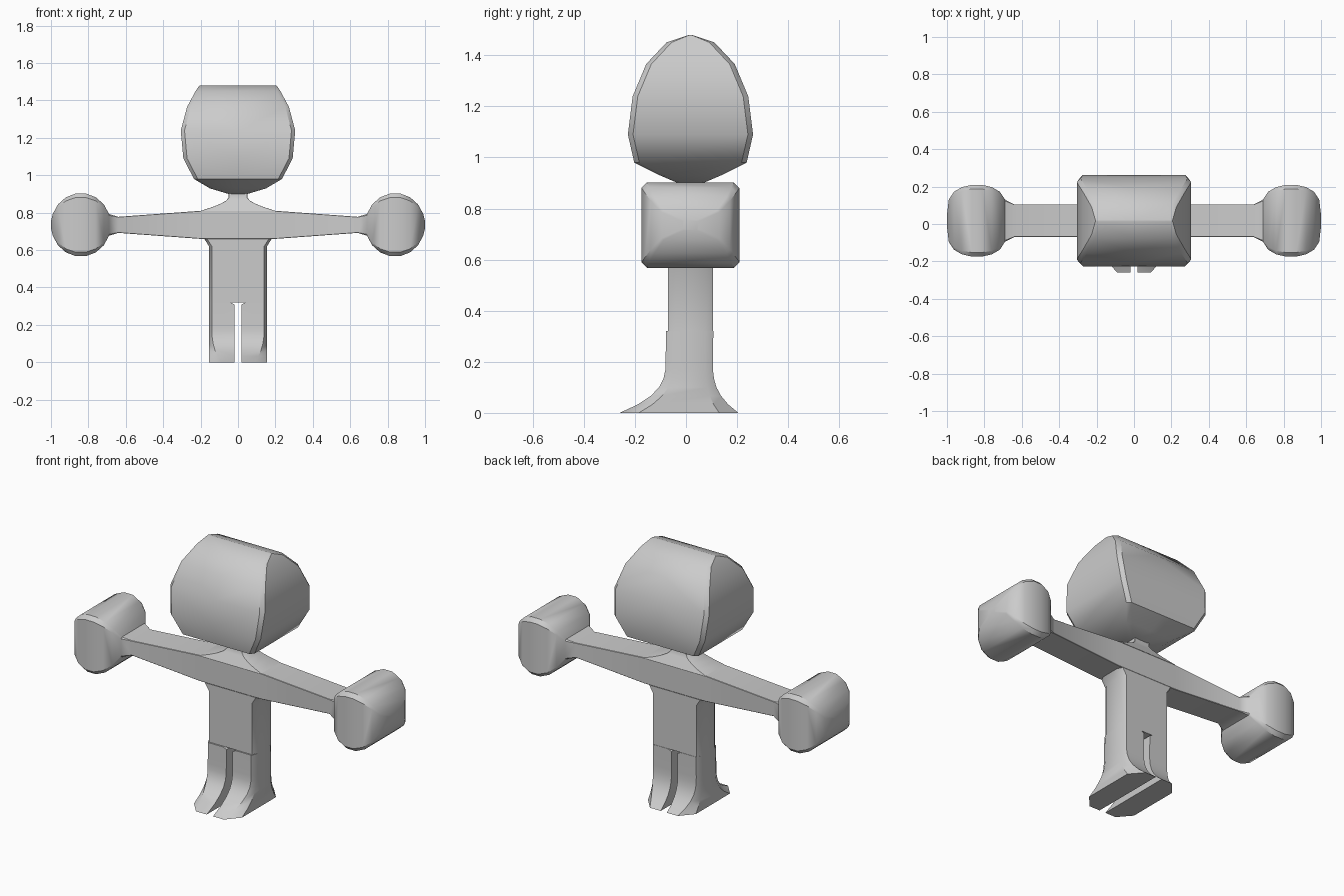
import bpy, bmesh, math

cube = bpy.data.objects.get("Cube")
if cube:
    bpy.data.objects.remove(cube, do_unlink=True)

# One plain grey finish
grey = bpy.data.materials.new("plain_grey")
grey.use_nodes = True
colour = (0.6, 0.6, 0.6, 1)
grey.diffuse_color = colour
grey.node_tree.nodes["Principled BSDF"].inputs["Base Color"].default_value = colour

# Shared measures
middle_y = 0.0175
body_depth = 0.0875
arm_height = 0.735
crotch_height = 0.32
body_width = 0.155


def loft(name, rings):
    """Skin a list of rings, drop the centre-plane faces and mirror in x."""
    bm = bmesh.new()
    loops = [[bm.verts.new(point) for point in ring] for ring in rings]
    for lower, upper in zip(loops, loops[1:]):
        for i in range(len(lower)):
            bm.faces.new((lower[i - 1], lower[i], upper[i], upper[i - 1]))
    bm.faces.new(loops[0])
    bm.faces.new(loops[-1])
    bmesh.ops.recalc_face_normals(bm, faces=bm.faces)
    inner = [face for face in bm.faces if all(vert.co.x == 0 for vert in face.verts)]
    bmesh.ops.delete(bm, geom=inner, context='FACES')
    mesh = bpy.data.meshes.new(name)
    bm.to_mesh(mesh)
    bm.free()
    mesh.materials.append(grey)
    part = bpy.data.objects.new(name, mesh)
    bpy.context.collection.objects.link(part)
    bpy.ops.object.select_all(action='DESELECT')
    part.select_set(True)
    bpy.context.view_layer.objects.active = part
    bpy.ops.object.shade_smooth_by_angle(angle=math.radians(35))
    part.modifiers.new("mirror", 'MIRROR')


def half_ring(z, inner, outer, front, back, cut_x, cut_y):
    """Level half section with its two outer corners cut off."""
    return [(inner, front, z), (outer - cut_x, front, z), (outer, front + cut_y, z),
            (outer, back - cut_y, z), (outer - cut_x, back, z), (inner, back, z)]


def centred_ring(z, width, depth, cut):
    """Half section that is even about the middle of the body."""
    cut = min(cut, depth / 2)
    return half_ring(z, 0, width, middle_y - depth, middle_y + depth, cut, cut)


def limb_ring(x, depth, height, cut):
    """Upright section across an arm with four cut corners."""
    corners = [(depth - cut, height), (depth, height - cut), (depth, cut - height), (depth - cut, -height)]
    corners += [(-y, -z) for y, z in corners]
    return [(x, middle_y + y, arm_height + z) for y, z in corners]


# Head: tapered chin, then an elliptical crown with bulging sides
def head_width(z):
    return 0.308 - 1.3 * (z - 1.2) ** 2


head = [centred_ring(0.9, 0.05, 0.05, 0.02),
        centred_ring(0.93, 0.15, 0.12, 0.02),
        centred_ring(0.98, 0.235, 0.22, 0.02)]
crown_steps = 4
for step in range(crown_steps + 1):
    angle = math.pi / 2 * step / crown_steps
    z = 1.09 + 0.39 * math.sin(angle)
    depth = max(0.245 * math.cos(angle), 0.005)
    head.append(centred_ring(z, head_width(z), depth, 0.02))
loft("head", head)

# Shoulders: concave slope rising into the short neck
shoulders = []
slope_steps = 4
for step in range(slope_steps + 1):
    rise = step / slope_steps
    width = 0.05 + 0.15 * (1 - rise) ** 1.6
    depth = body_depth + (0.05 - body_depth) * rise
    shoulders.append(centred_ring(0.81 + 0.07 * rise, width, depth, 0.002))
shoulders.append(centred_ring(0.905, 0.05, 0.05, 0.002))
loft("shoulders_and_neck", shoulders)

# Torso: straight block that flares under the arms
torso = [half_ring(z, 0, width, middle_y - body_depth, middle_y + body_depth, 0.015, 0.03)
         for z, width in ((crotch_height, body_width), (0.62, body_width), (0.66, 0.18))]
loft("torso", torso)

# Legs: straight at the top, sweeping out into long feet
legs = []
flare_height = 0.2
flare_steps = 6
for step in range(flare_steps + 1):
    rise = step / flare_steps
    flare = (1 - rise) ** 2.8
    legs.append(half_ring(flare_height * rise, 0.02, body_width, -0.08 - 0.18 * flare,
                          0.105 + 0.1 * flare, 0.015 + 0.05 * flare, 0.03 + 0.045 * flare))
for z, gap in ((0.31, 0.02), (crotch_height, 0.04)):
    legs.append(half_ring(z, gap, body_width, -0.078, 0.107, 0.015, 0.03))
loft("legs", legs)

# Arms: slim taper that swells into a rounded fist
arms = [limb_ring(x, body_depth, height, 0.002)
        for x, height in ((0, 0.075), (0.2, 0.075), (0.64, 0.043))]
fist_centre = 0.84
fist_radius = 0.16
for degrees in range(160, 0, -20):
    angle = math.radians(degrees)
    swell = math.sin(angle)
    arms.append(limb_ring(fist_centre + fist_radius * math.cos(angle),
                          0.193 * math.sqrt(swell), 0.17 * swell, 0.022 * swell))
arms.append(limb_ring(fist_centre + fist_radius, 0.03, 0.02, 0.005))
loft("arms_and_hands", arms)
